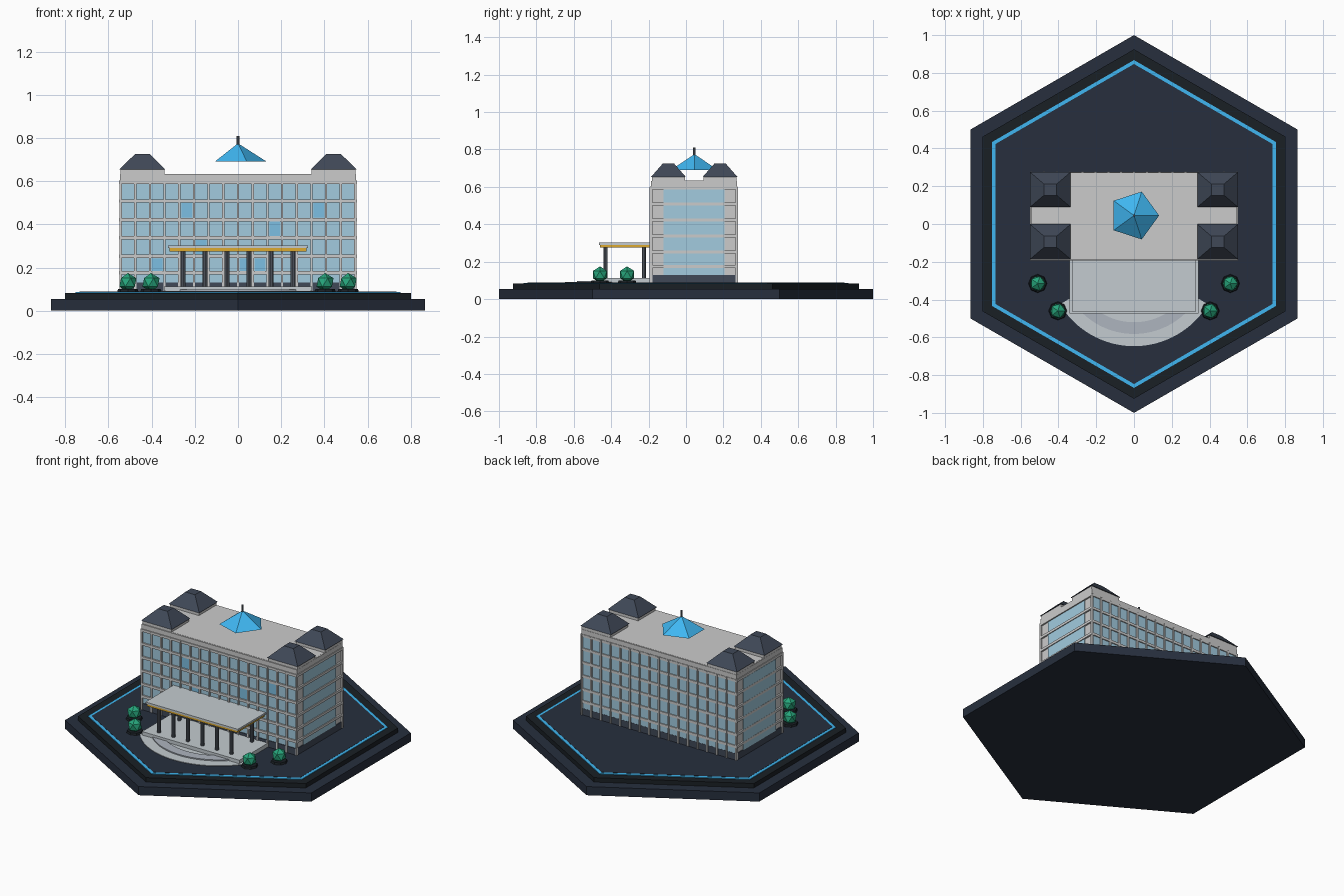
import bpy, bmesh
from math import pi, sin, cos, radians

if "Cube" in bpy.data.objects:
    bpy.data.objects.remove(bpy.data.objects["Cube"])

def mat(name, r, g, b):
    m = bpy.data.materials.new(name)
    m.diffuse_color = (r, g, b, 1)
    m.use_nodes = True
    m.node_tree.nodes["Principled BSDF"].inputs["Base Color"].default_value = m.diffuse_color
    return m

NAVY = mat("navy", 0.02, 0.028, 0.047)
BLACK = mat("black", 0.01, 0.014, 0.018)
BLUE = mat("blue", 0.05, 0.47, 0.88)
GLASS = mat("glass", 0.36, 0.6, 0.74)
LIT = mat("lit_glass", 0.2, 0.52, 0.76)
WHITE = mat("white", 0.72, 0.72, 0.72)
STONE = mat("stone", 0.55, 0.6, 0.63)
STEP = mat("step", 0.42, 0.46, 0.52)
SLATE = mat("slate", 0.05, 0.065, 0.095)
GREY = mat("column", 0.12, 0.14, 0.17)
GOLD = mat("gold", 0.72, 0.4, 0.03)
GREEN = mat("green", 0.02, 0.38, 0.2)

def finish(name, bm, m):
    bmesh.ops.recalc_face_normals(bm, faces=bm.faces)
    me = bpy.data.meshes.new(name)
    bm.to_mesh(me)
    bm.free()
    me.materials.append(m)
    ob = bpy.data.objects.new(name, me)
    bpy.context.collection.objects.link(ob)
    return ob

def boxes(name, m, *bounds):
    """One object from several boxes given as x0, x1, y0, y1, z0, z1."""
    bm = bmesh.new()
    for x0, x1, y0, y1, z0, z1 in bounds:
        vs = bmesh.ops.create_cube(bm, size=1)["verts"]
        for v in vs:
            v.co = (x1 if v.co.x > 0 else x0, y1 if v.co.y > 0 else y0, z1 if v.co.z > 0 else z0)
    return finish(name, bm, m)

def prism(name, m, n, r0, r1, x, y, z0, z1, turn=0.0):
    """Straight or tapered n-sided solid; first corner at angle turn."""
    bm = bmesh.new()
    ring = lambda r, z: [bm.verts.new((x + r * cos(turn + 2 * pi * i / n), y + r * sin(turn + 2 * pi * i / n), z)) for i in range(n)]
    a = ring(r0, z0)
    bm.faces.new(a)
    b = ring(r1, z1) if r1 else [bm.verts.new((x, y, z1))] * n
    if r1:
        bm.faces.new(b)
    for i in range(n):
        j = (i + 1) % n
        bm.faces.new([a[i], a[j], b[j], b[i]] if r1 else [a[i], a[j], b[0]])
    return finish(name, bm, m)

def extrude_outline(name, m, pts, z0, z1):
    bm = bmesh.new()
    f = bm.faces.new([bm.verts.new((x, y, z0)) for x, y in pts])
    out = bmesh.ops.extrude_face_region(bm, geom=[f])["geom"]
    for v in out:
        if isinstance(v, bmesh.types.BMVert):
            v.co.z = z1
    return finish(name, bm, m)

def arc(r, half, n=32, cy=-0.19):
    return [(r * sin(radians(-half + 2 * half * i / n)), cy - r * cos(radians(-half + 2 * half * i / n))) for i in range(n + 1)]

# Hexagonal base with a glowing border line
prism("base_slab", NAVY, 6, 1.0, 1.0, 0, 0, 0, 0.055, pi / 2)
prism("base_tier", BLACK, 6, 0.925, 0.925, 0, 0, 0.055, 0.083, pi / 2)
prism("border_line", BLUE, 6, 0.868, 0.868, 0, 0, 0.083, 0.087, pi / 2)
prism("plaza_deck", NAVY, 6, 0.847, 0.847, 0, 0, 0.083, 0.088, pi / 2)

# Main block
boxes("plinth", SLATE, (-0.545, 0.545, -0.188, 0.27, 0.085, 0.13))
boxes("main_block", WHITE, (-0.54, 0.54, -0.18, 0.265, 0.13, 0.633))
boxes("parapet", WHITE, (-0.546, 0.546, -0.188, 0.272, 0.603, 0.632))
boxes("front_back_glass", GLASS, (-0.538, 0.538, -0.184, -0.17, 0.13, 0.6),
      (-0.538, 0.538, 0.255, 0.269, 0.13, 0.6))
boxes("side_glass", GLASS, *[(s * 0.544 - 0.005, s * 0.544 + 0.001, -0.12, 0.205, 0.13, 0.585) for s in (-1, 1)])

# Floor bands and upright fins
levels = [0.175, 0.252, 0.337, 0.422, 0.508, 0.595]
boxes("floor_bands", WHITE, *[(-0.55, 0.55, -0.193, 0.275, z - 0.008, z + 0.008) for z in levels])
bay = 1.088 / 16
boxes("facade_fins", WHITE, *[(x - 0.005, x + 0.005, y - 0.007, y + 0.007, 0.09, 0.6)
      for x in [-0.544 + bay * i for i in range(17)] for y in (-0.187, 0.271)])

# Brighter windows (bay, floor)
lit = [(4, 3), (10, 2), (13, 3), (5, 1), (2, 0), (8, 0), (9, 0)]
boxes("lit_windows", LIT, *[(-0.544 + bay * i + 0.01, -0.544 + bay * (i + 1) - 0.01, -0.187, -0.183,
      levels[f] + 0.01, levels[f + 1] - 0.01) for i, f in lit])

# Four corner turrets with cut-off hip roofs
for sx in (-1, 1):
    for cy in (-0.094, 0.182):
        cx = sx * 0.443
        boxes("turret", WHITE, (cx - 0.102, cx + 0.102, cy - 0.088, cy + 0.088, 0.62, 0.655))
        bm = bmesh.new()
        for v in bmesh.ops.create_cube(bm, size=2)["verts"]:
            top = v.co.z > 0
            v.co = (cx + v.co.x * (0.034 if top else 0.108), cy + v.co.y * (0.03 if top else 0.093), 0.725 if top else 0.653)
        finish("turret_roof", bm, SLATE)

# Floating five-sided crystal and mast
prism("roof_crystal", BLUE, 5, 0.133, 0, 0, 0.045, 0.69, 0.775)
prism("crystal_mast", GREY, 8, 0.007, 0.007, 0, 0.045, 0.765, 0.81)

# Entrance: forecourt sector, curved step, porch
extrude_outline("forecourt", STONE, arc(0.457, 59) + [(0, -0.19)], 0.086, 0.091)
extrude_outline("curved_step", STEP, arc(0.392, 46) + arc(0.33, 46)[::-1], 0.088, 0.098)
boxes("porch_floor", STONE, (-0.342, 0.342, -0.475, -0.185, 0.088, 0.113))

# Canopy and columns
boxes("canopy_fascia", GOLD, (-0.317, 0.317, -0.46, -0.188, 0.275, 0.291))
boxes("canopy_roof", STONE, (-0.325, 0.325, -0.466, -0.185, 0.29, 0.302))
for i in range(6):
    x = -0.255 + 0.102 * i
    prism("front_column", GREY, 10, 0.011, 0.011, x, -0.43, 0.11, 0.276)
    if i in (0, 5):
        prism("rear_column", GREY, 10, 0.011, 0.011, x, -0.225, 0.11, 0.276)

# Faceted shrubs in low planters
for s in (-1, 1):
    for x, y in ((0.51, -0.315), (0.403, -0.46)):
        prism("planter", BLACK, 8, 0.05, 0.045, s * x, y, 0.086, 0.1)
        bm = bmesh.new()
        bmesh.ops.create_icosphere(bm, subdivisions=1, radius=0.044)
        bmesh.ops.translate(bm, verts=bm.verts, vec=(s * x, y, 0.131))
        finish("shrub", bm, GREEN)
